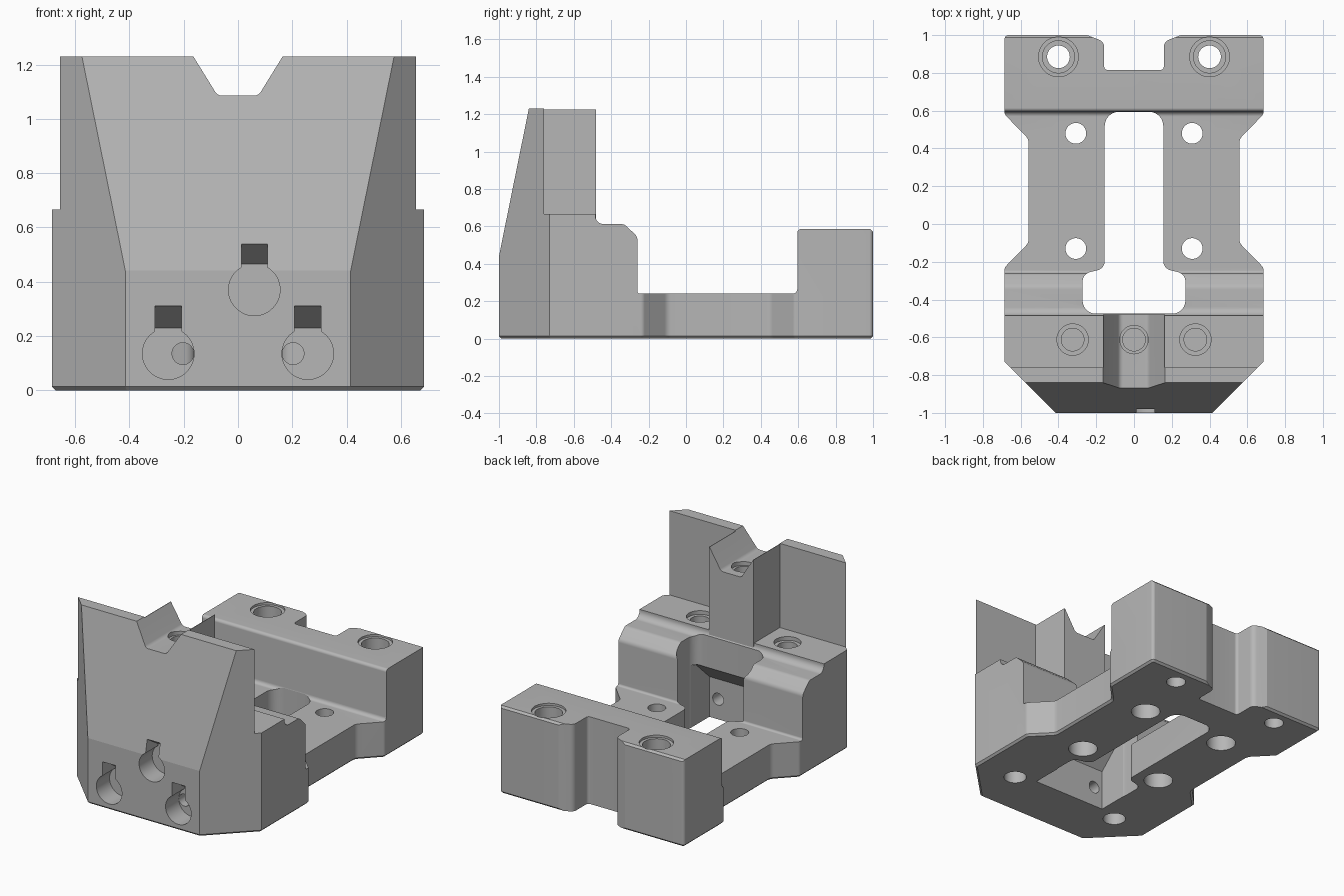
import bpy
import bmesh
import math
from mathutils import Vector

if "Cube" in bpy.data.objects:
    bpy.data.objects.remove(bpy.data.objects["Cube"], do_unlink=True)

grey = bpy.data.materials.new("machined grey")
grey.use_nodes = True
grey.diffuse_color = (0.47, 0.47, 0.47, 1)
grey.node_tree.nodes["Principled BSDF"].inputs["Base Color"].default_value = grey.diffuse_color


def rounded(points):
    """Replace each (u, v, radius) corner by an arc."""
    out = []
    for i, item in enumerate(points):
        p = Vector(item[:2])
        if len(item) < 3:
            out.append(p)
            continue
        radius = item[2]
        a = (Vector(points[i - 1][:2]) - p).normalized()
        b = (Vector(points[(i + 1) % len(points)][:2]) - p).normalized()
        half = a.angle(b) / 2
        reach = radius / math.tan(half)
        centre = p + (a + b).normalized() * (radius / math.sin(half))
        start = (p + a * reach - centre).normalized()
        end = (p + b * reach - centre).normalized()
        sweep = math.pi - 2 * half
        steps = math.ceil(sweep / math.radians(9))
        for k in range(steps + 1):
            t = sweep * k / steps
            arm = start * math.sin(sweep - t) + end * math.sin(t)
            out.append(centre + arm.normalized() * radius)
    return out


def mirrored(half):
    return half + [(-p[0],) + p[1:] for p in reversed(half)]


def prism(name, points, axis, low, high):
    """Extrude a closed outline along one axis."""
    place = {"x": lambda u, v, w: (w, u, v),
             "y": lambda u, v, w: (u, w, v),
             "z": lambda u, v, w: (u, v, w)}[axis]
    bm = bmesh.new()
    outline = rounded(points)
    ends = [[bm.verts.new(place(p[0], p[1], w)) for p in outline] for w in (low, high)]
    bm.faces.new(ends[0])
    bm.faces.new(ends[1])
    n = len(outline)
    for i in range(n):
        j = (i + 1) % n
        bm.faces.new((ends[0][i], ends[0][j], ends[1][j], ends[1][i]))
    bmesh.ops.recalc_face_normals(bm, faces=bm.faces)
    mesh = bpy.data.meshes.new(name)
    bm.to_mesh(mesh)
    bm.free()
    mesh.materials.append(grey)
    obj = bpy.data.objects.new(name, mesh)
    bpy.context.collection.objects.link(obj)
    return obj


def combine(target, tool, operation="DIFFERENCE"):
    mod = target.modifiers.new(tool.name, "BOOLEAN")
    mod.operation = operation
    mod.solver = "EXACT"
    mod.object = tool
    bpy.context.view_layer.objects.active = target
    bpy.context.view_layer.update()
    bpy.ops.object.modifier_apply(modifier=mod.name)
    bpy.data.objects.remove(tool, do_unlink=True)


def bore(target, axis, u, v, radius, low, high):
    n = 48
    ring = [(u + radius * math.cos(math.tau * k / n),
             v + radius * math.sin(math.tau * k / n)) for k in range(n)]
    combine(target, prism("bore", ring, axis, low, high))


# Plan outline, with a chamfered lower rim
plan = mirrored([(0.685, 1, 0.02), (0.685, 0.58, 0.03), (0.558, 0.45, 0.05),
                 (0.558, -0.1, 0.05), (0.685, -0.23, 0.03), (0.685, -0.73), (0.415, -1)])
body = prism("mount_body", plan, "z", 0, 1.5)
bm = bmesh.new()
bm.from_mesh(body.data)
rim = [e for e in bm.edges if all(v.co.z < 0.001 for v in e.verts)]
bmesh.ops.bevel(bm, geom=rim, offset=0.013, segments=1, affect="EDGES")
bm.to_mesh(body.data)
bm.free()

# Side profile: rear block, low floor, stepped front block and sloping plate
side = [(1.1, -0.1), (1.1, 0.472), (0.987, 0.585), (0.595, 0.585, 0.02),
        (0.595, 0.24, 0.025), (-0.26, 0.24, 0.015), (-0.26, 0.545, 0.04),
        (-0.33, 0.612, 0.04), (-0.485, 0.612, 0.045), (-0.485, 0.665),
        (-0.76, 0.665), (-0.76, 1.23), (-0.84, 1.23), (-1.04, 0.243), (-1.04, -0.1)]
combine(body, prism("side_profile", side, "x", -1, 1), "INTERSECT")

# Central column behind the plate, and the V notch across the top
column = mirrored([(0.165, -0.48), (0.165, -0.8)])
combine(body, prism("column", column, "z", 0.5, 1.225), "UNION")
notch = mirrored([(0.208, 1.3), (0.075, 1.085, 0.03)])
combine(body, prism("v_notch", notch, "y", -1.2, -0.3))

# Long central opening, its undercut, and the rear notch
slot = mirrored([(0.155, 0.594, 0.075), (0.155, -0.235, 0.05),
                 (0.272, -0.265, 0.05), (0.272, -0.475, 0.07)])
combine(body, prism("central_slot", slot, "z", -0.1, 1.4))
undercut = [(-0.32, -0.1), (-0.63, -0.1), (-0.63, 0.27), (-0.47, 0.42), (-0.32, 0.42)]
combine(body, prism("undercut", undercut, "x", -0.268, 0.268))
rear_notch = mirrored([(0.33, 1.1), (0.25, 1.001), (0.158, 0.965, 0.04), (0.158, 0.815, 0.02)])
combine(body, prism("rear_notch", rear_notch, "z", -0.1, 0.8))

# Paired screw holes
for s in (-1, 1):
    bore(body, "z", s * 0.4, 0.885, 0.06, -0.1, 0.7)
    bore(body, "z", s * 0.4, 0.885, 0.085, 0.3, 0.7)
    bore(body, "z", s * 0.4, 0.885, 0.105, 0.57, 0.7)
    for y in (0.48, -0.13):
        bore(body, "z", s * 0.308, y, 0.055, -0.1, 0.4)
        bore(body, "z", s * 0.308, y, 0.09, -0.1, 0.12)
    bore(body, "z", s * 0.405, -0.675, 0.07, -0.1, 0.14)
    bore(body, "z", s * 0.325, -0.612, 0.06, 0.36, 0.8)
    bore(body, "z", s * 0.325, -0.612, 0.083, 0.64, 0.8)
bore(body, "z", 0, -0.612, 0.06, 0.72, 1.3)
bore(body, "z", 0, -0.612, 0.075, 1.06, 1.3)

# Keyhole pockets in the front, each with a sloping slot roof
for x, z in ((-0.257, 0.135), (0.257, 0.135), (0.06, 0.37)):
    bore(body, "y", x, z, 0.095, -1.1, -0.86)
    top = z + 0.175
    roof = [(-1.1, z), (-1.1, top), (-0.99, top), (-0.865, top - 0.08), (-0.865, z)]
    combine(body, prism("keyhole_slot", roof, "x", x - 0.048, x + 0.048))
for s in (-1, 1):
    bore(body, "y", s * 0.203, 0.135, 0.04, -0.9, -0.55)

# Smooth the rounds, keep the planes crisp
bpy.ops.object.select_all(action="DESELECT")
body.select_set(True)
bpy.context.view_layer.objects.active = body
bpy.ops.object.shade_smooth_by_angle(angle=math.radians(10))
